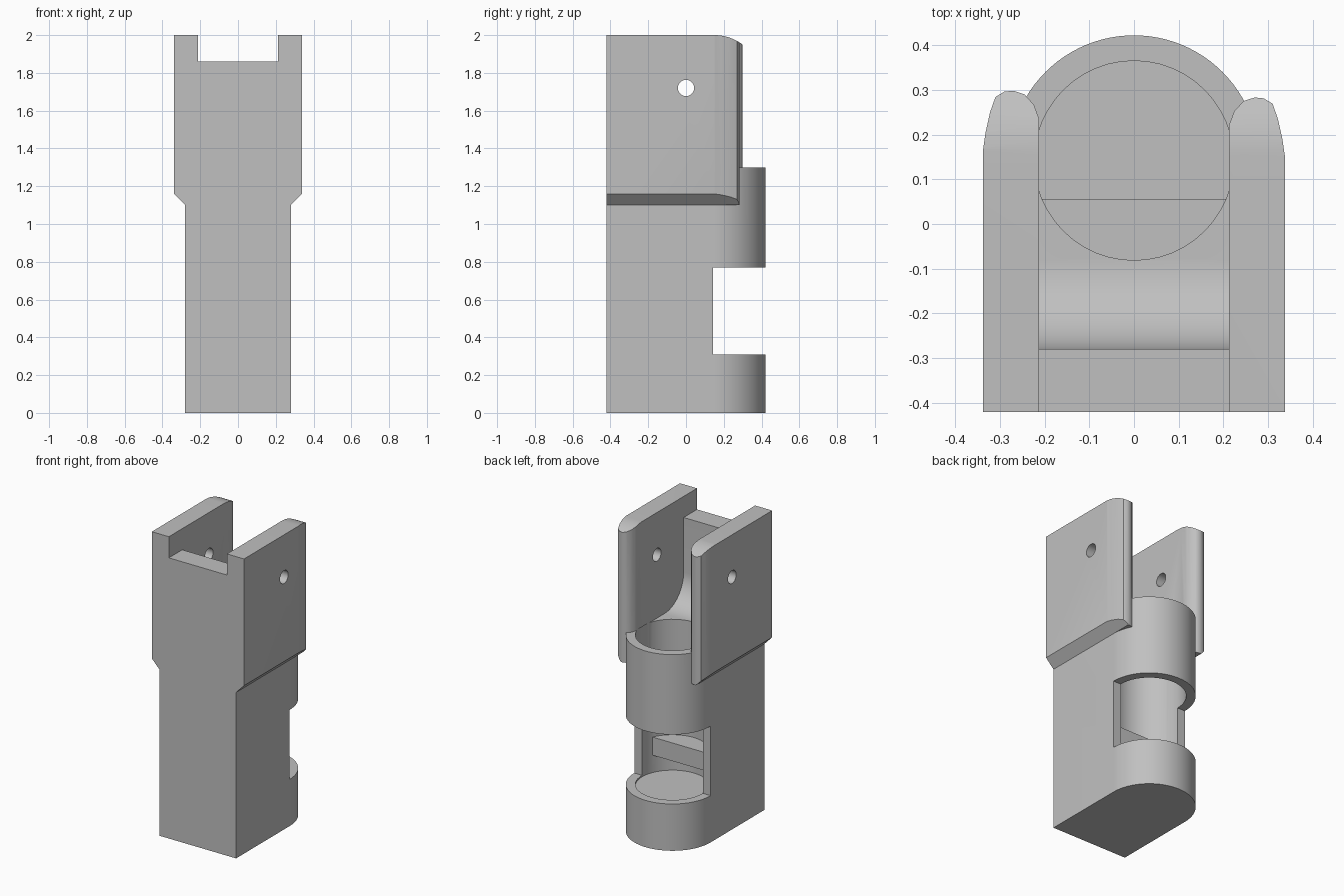
import bpy, bmesh
from math import sin, cos, pi, radians

if "Cube" in bpy.data.objects:
    bpy.data.objects.remove(bpy.data.objects["Cube"], do_unlink=True)

grey = bpy.data.materials.new("plain_grey")
grey.use_nodes = True
grey.diffuse_color = (0.53, 0.53, 0.53, 1)
grey.node_tree.nodes["Principled BSDF"].inputs["Base Color"].default_value = (0.53, 0.53, 0.53, 1)


def prism(name, outline, axis, low, high):
    """Extrude a 2D outline along an axis: z uses (x, y), y uses (x, z), x uses (y, z)."""
    place = {"x": lambda a, b, c: (c, a, b),
             "y": lambda a, b, c: (a, c, b),
             "z": lambda a, b, c: (a, b, c)}[axis]
    bm = bmesh.new()
    ends = [[bm.verts.new(place(a, b, c)) for a, b in outline] for c in (low, high)]
    bm.faces.new(ends[0])
    bm.faces.new(ends[1])
    n = len(outline)
    for i in range(n):
        j = (i + 1) % n
        bm.faces.new((ends[0][i], ends[0][j], ends[1][j], ends[1][i]))
    bmesh.ops.recalc_face_normals(bm, faces=bm.faces)
    mesh = bpy.data.meshes.new(name)
    bm.to_mesh(mesh)
    bm.free()
    mesh.materials.append(grey)
    obj = bpy.data.objects.new(name, mesh)
    bpy.context.collection.objects.link(obj)
    return obj


def arc(cx, cy, r, start, end, n):
    steps = [radians(start + (end - start) * i / n) for i in range(n + 1)]
    return [(cx + r * cos(t), cy + r * sin(t)) for t in steps]


def rect(x0, x1, y0, y1):
    return [(x0, y0), (x1, y0), (x1, y1), (x0, y1)]


def combine(target, tool, operation):
    """Apply a boolean and discard the tool."""
    mod = target.modifiers.new("shape", "BOOLEAN")
    mod.object, mod.operation, mod.solver = tool, operation, "EXACT"
    bpy.context.view_layer.update()
    deps = bpy.context.evaluated_depsgraph_get()
    mesh = bpy.data.meshes.new_from_object(target.evaluated_get(deps))
    target.modifiers.clear()
    target.data = mesh
    bpy.data.objects.remove(tool, do_unlink=True)


FRONT, HALF, SLOT, MID = -0.42, 0.28, 0.213, 0.142

# Lower body: square front, round back
body = prism("holder_body", [(-HALF, FRONT), (HALF, FRONT)] + arc(0, MID, HALF, 0, 180, 48), "z", 0, 1.3)

# Wider head with chamfered underside
head = prism("head", [(-0.28, 1.1), (0.28, 1.1), (0.338, 1.16), (0.338, 2),
                      (-0.338, 2), (-0.338, 1.16)], "y", FRONT, 0.35)

# Rounded rear ends of the two cheek plates, the right one slightly longer
cheek_end = [(0.345, 0.14), (0.337, 0.17), (0.332, 0.205), (0.322, 0.25), (0.31, 0.284), (0.29, 0.296),
             (0.27, 0.298), (0.245, 0.29), (0.224, 0.267), (0.214, 0.24), (0.2, 0.2)]
plan = [(-0.4, -0.5), (0.4, -0.5)]
plan += [(x, y - 0.015) for x, y in cheek_end]
plan += [(-x, y) for x, y in reversed(cheek_end)]
combine(head, prism("plan_cutter", plan, "z", 1, 2.1), "INTERSECT")

# Softened top rear corners
side = [(-0.5, 1), (0.4, 1), (0.4, 1.88)] + arc(0.15, 1.75, 0.25, 40, 90, 12) + [(-0.5, 2)]
combine(head, prism("side_cutter", side, "x", -0.5, 0.5), "INTERSECT")
combine(body, head, "UNION")

# Slot between the cheeks with a concave front fillet
slot = [(0.6, 1.3)] + arc(-0.08, 1.5, 0.2, 270, 180, 16) + [(-0.28, 2.1), (0.6, 2.1)]
combine(body, prism("slot_cutter", slot, "x", -SLOT, SLOT), "DIFFERENCE")
combine(body, prism("notch_cutter", rect(-SLOT, SLOT, -0.6, -0.2), "z", 1.86, 2.2), "DIFFERENCE")

# Round bore, leaving a half shelf near the bottom
bore = prism("bore_cutter", arc(0, MID, 0.223, 0, 352.5, 47), "z", 0.3, 1.302)
combine(bore, prism("shelf_cutter", rect(-0.4, 0.4, -0.4, 0.056), "z", 0.415, 0.535), "DIFFERENCE")
combine(body, bore, "DIFFERENCE")

# Rear window and pivot hole
combine(body, prism("window_cutter", rect(-0.5, 0.5, MID, 0.6), "z", 0.31, 0.77), "DIFFERENCE")
combine(body, prism("pivot_cutter", arc(0, 1.72, 0.043, 0, 345, 23), "x", -0.6, 0.6), "DIFFERENCE")

bpy.ops.object.select_all(action="DESELECT")
body.select_set(True)
bpy.context.view_layer.objects.active = body
bpy.ops.object.shade_smooth_by_angle(angle=radians(30))
